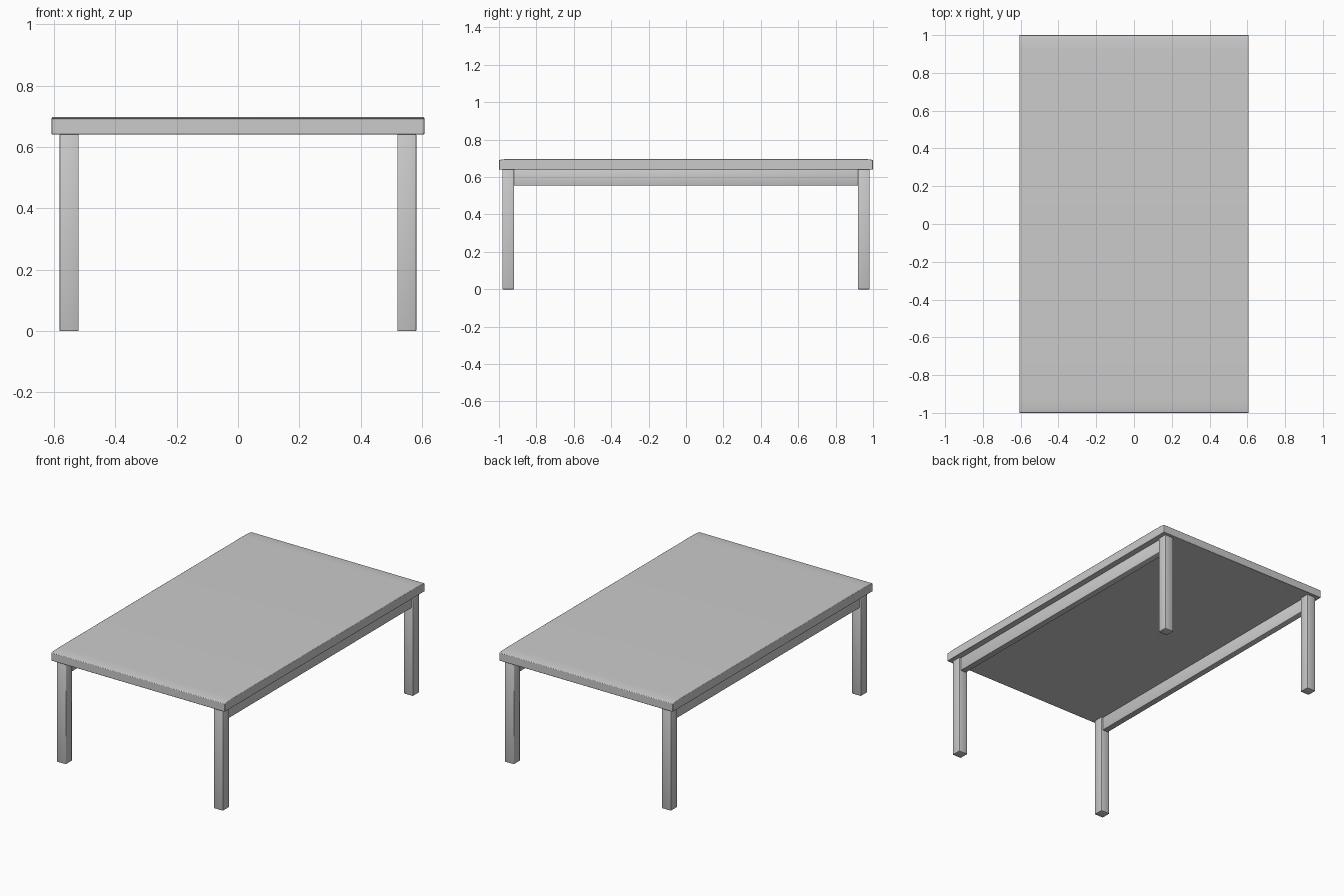
import bpy, bmesh

if "Cube" in bpy.data.objects:
    bpy.data.objects.remove(bpy.data.objects["Cube"])


def box(name, x0, x1, y0, y1, z0, z1, edge=0.003):
    """Box with slightly eased, smooth-shaded edges."""
    bm = bmesh.new()
    bmesh.ops.create_cube(bm, size=1)
    for v in bm.verts:
        v.co.x = x0 if v.co.x < 0 else x1
        v.co.y = y0 if v.co.y < 0 else y1
        v.co.z = z0 if v.co.z < 0 else z1
    me = bpy.data.meshes.new(name)
    bm.to_mesh(me)
    bm.free()
    me.shade_smooth()
    ob = bpy.data.objects.new(name, me)
    bpy.context.collection.objects.link(ob)
    bev = ob.modifiers.new("eased_edges", "BEVEL")
    bev.width = edge
    bev.segments = 2
    return ob


# Tabletop: slab whose upper face falls very slightly to the short ends
profile = [(-1, 0.64), (1, 0.64), (1, 0.691), (0.98, 0.695), (0.92, 0.697),
           (-0.92, 0.697), (-0.98, 0.695), (-1, 0.691)]
bm = bmesh.new()
face = bm.faces.new([bm.verts.new((-0.607, y, z)) for y, z in profile])
ext = bmesh.ops.extrude_face_region(bm, geom=[face])
for v in ext["geom"]:
    if isinstance(v, bmesh.types.BMVert):
        v.co.x = 0.607
bmesh.ops.recalc_face_normals(bm, faces=bm.faces)
me = bpy.data.meshes.new("tabletop")
bm.to_mesh(me)
bm.free()
top = bpy.data.objects.new("tabletop", me)
bpy.context.collection.objects.link(top)
bpy.context.view_layer.objects.active = top
top.select_set(True)
bpy.ops.object.shade_smooth_by_angle(angle=0.6)
bev = top.modifiers.new("eased_edges", "BEVEL")
bev.width = 0.003
bev.segments = 2

for sx, side in ((-1, "left"), (1, "right")):
    # Square legs at the corners
    for sy, end in ((-1, "front"), (1, "back")):
        x, y = sx * 0.55, sy * 0.95
        box(f"{end}_{side}_leg", x - 0.031, x + 0.031, y - 0.031, y + 0.031, 0, 0.642)
    # Long side rail between the legs
    x = sx * 0.55
    box(f"{side}_rail", x - 0.02, x + 0.02, -0.925, 0.925, 0.555, 0.642)
